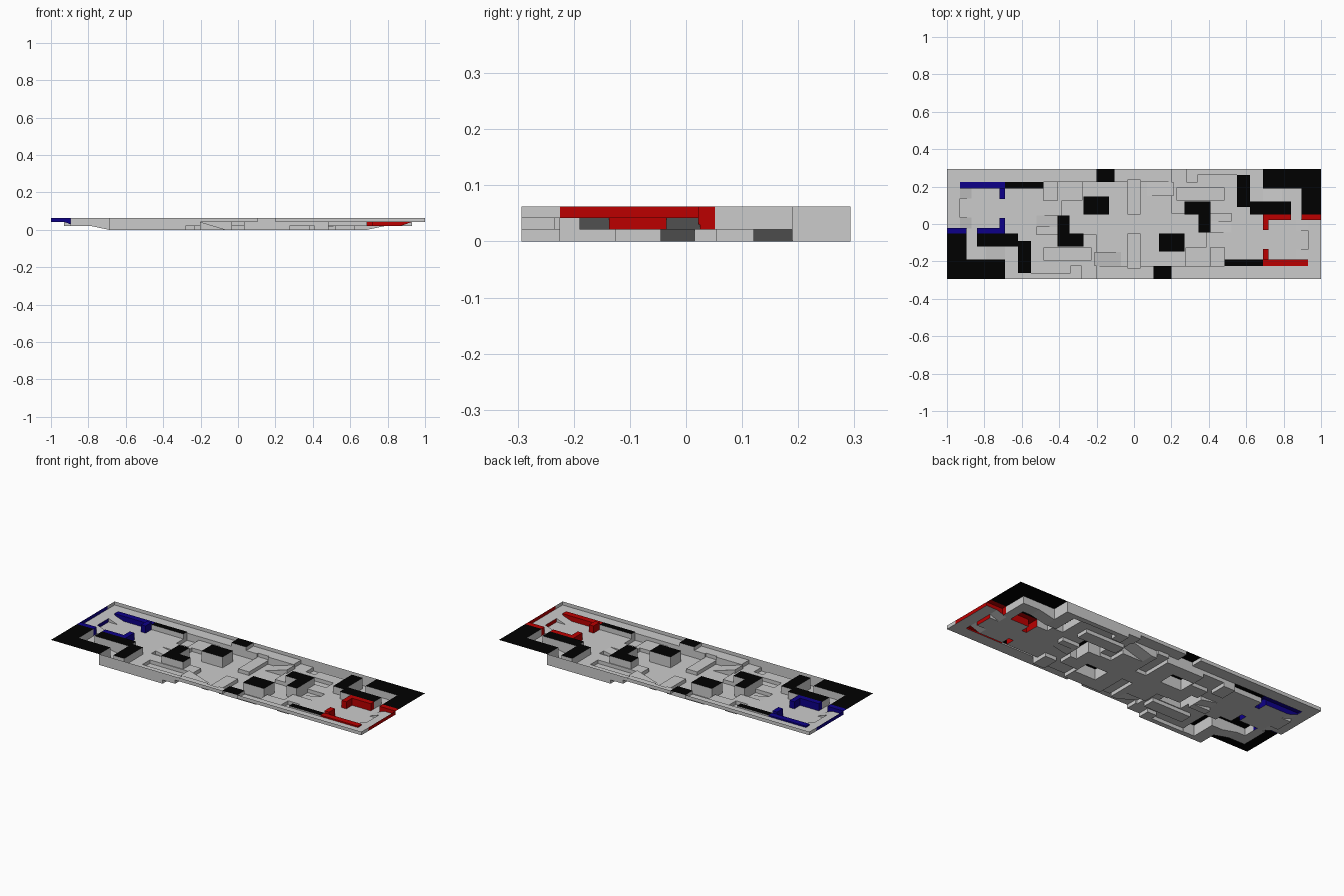
import bpy, bmesh

if "Cube" in bpy.data.objects:
    bpy.data.objects.remove(bpy.data.objects["Cube"])

L0, L1, L2, L3 = 0.0, 0.021, 0.042, 0.0625   # the four storey levels
W, D = 1.0, 0.293                            # half width, half depth
rects = []


def paint(x0, x1, y0, y1, z, z1=None, top='floor', side=None):
    """Paint a rectangle and its half-turn twin. z to z1 is a ramp along +x."""
    z1 = z if z1 is None else z1
    side = side or ('floor' if top == 'black' else top)
    swap = lambda n: 'blue' if n == 'red' else n
    rects.append((x0, x1, y0, y1, z, z1, top, side))
    rects.append((-x1, -x0, -y1, -y0, z1, z, swap(top), swap(side)))


# lower floor and the long side ledges
paint(-W, W, -D, D, L0)
paint(-0.2, W, -D, -0.225, L2)
paint(-0.28, -0.2, -D, -0.225, L1)
# plateau outside each base gate, with a ramp down to the middle
paint(0.485, 0.69, -0.225, -0.125, L1)
paint(0.52, 0.69, -0.125, 0.09, L1)
paint(0.385, 0.52, -0.125, -0.045, L1)
paint(0.41, 0.52, -0.045, 0.015, L0, L1)
paint(0.275, 0.41, -0.225, -0.125, L1)
# flank platform with a sunken bay
paint(0.34, 0.55, 0.055, 0.265, L1)
paint(0.2, 0.34, 0.055, 0.225, L1)
paint(0.23, 0.48, 0.125, 0.195, L0)
# ramp from the ledge down to the middle
paint(-0.21, -0.07, -0.225, -0.15, L2, L0)
# centre bridge and its sunken middle
paint(-0.035, 0.035, -0.235, 0.235, L1)
paint(-0.072, 0.072, -0.052, 0.052, L0)
# base floor, end ledge and its two short ramps
paint(0.69, 0.93, -0.225, 0.055, L1)
paint(0.93, W, -0.225, 0.055, L2, side='red')
paint(0.87, 0.93, -0.19, -0.137, L1, L2)
paint(0.87, 0.93, -0.035, 0.025, L1, L2)
# side corridor leaving the base
paint(0.69, 0.79, 0.12, 0.19, L0, L1)
paint(0.79, 0.895, 0.12, 0.19, L1)
paint(0.84, 0.895, 0.025, 0.12, L1)
# solid black-topped blocks
for r in [(0.69, W, 0.19, D), (0.895, W, 0.052, 0.19), (0.55, 0.62, 0.09, 0.262),
          (0.62, 0.84, 0.052, 0.12), (0.27, 0.41, 0.05, 0.12), (0.345, 0.41, -0.045, 0.05),
          (0.135, 0.27, -0.147, -0.05), (0.105, 0.2, -D, -0.225)]:
    paint(*r, L3, top='black')
paint(0.485, 0.69, -0.225, -0.19, 0.05, top='black')
# team coloured gate walls and parapet
for r in [(0.69, 0.84, 0.022, 0.052), (0.895, W, 0.022, 0.052),
          (0.69, 0.72, -0.032, 0.022), (0.69, 0.72, -0.19, -0.135)]:
    paint(*r, L3, top='red')
paint(0.69, 0.93, -0.225, -0.19, 0.05, top='red')

# split the plan into cells along every painted edge
xs = sorted({round(v, 4) for r in rects for v in r[:2]})
ys = sorted({round(v, 4) for r in rects for v in r[2:4]})


def cell(i, j):
    if not (0 <= i < len(xs) - 1 and 0 <= j < len(ys) - 1):
        return None
    cx, cy = (xs[i] + xs[i + 1]) / 2, (ys[j] + ys[j + 1]) / 2
    for r in reversed(rects):
        if r[0] < cx < r[1] and r[2] < cy < r[3]:
            return r


def height(r, x):
    if r is None:
        return L3
    return r[4] + (r[5] - r[4]) * (x - r[0]) / (r[1] - r[0])


quads = {'floor': [], 'black': [], 'red': [], 'blue': []}


def wall(a, b, p, q, flip):
    """Vertical face between neighbouring cells a and b, facing the lower one."""
    ap, aq, bp, bq = height(a, p[0]), height(a, q[0]), height(b, p[0]), height(b, q[0])
    if abs(ap - bp) + abs(aq - bq) < 1e-5:
        return
    a_high = ap + aq > bp + bq
    owner = (a if a_high else b) or a or b
    f = [(*p, ap), (*q, aq), (*q, bq), (*p, bp)]
    quads[owner[7]].append(f[::-1] if flip else f)


for i in range(-1, len(xs) - 1):
    for j in range(-1, len(ys) - 1):
        c = cell(i, j)
        if c:
            x0, x1, y0, y1 = xs[i], xs[i + 1], ys[j], ys[j + 1]
            h0, h1 = height(c, x0), height(c, x1)
            quads[c[6]].append([(x0, y0, h0), (x1, y0, h1), (x1, y1, h1), (x0, y1, h0)])
        if j >= 0:
            e = cell(i + 1, j)
            if c or e:
                wall(c, e, (xs[i + 1], ys[j]), (xs[i + 1], ys[j + 1]), True)
        if i >= 0:
            n = cell(i, j + 1)
            if c or n:
                wall(c, n, (xs[i], ys[j + 1]), (xs[i + 1], ys[j + 1]), False)

# one shell object per colour
parts = {'floor': ('arena_floor_and_walls', None), 'black': ('block_tops', (0, 0, 0, 1)),
         'red': ('red_base_walls', (0.5, 0, 0, 1)),
         'blue': ('blue_base_walls', (0.004, 0, 0.25, 1))}
for key, (name, colour) in parts.items():
    bm = bmesh.new()
    for f in quads[key]:
        pts = [p for k, p in enumerate(f) if max(abs(p[m] - f[k - 1][m]) for m in range(3)) > 1e-6]
        if len(pts) > 2:
            bm.faces.new([bm.verts.new(p) for p in pts])
    bmesh.ops.remove_doubles(bm, verts=bm.verts, dist=1e-5)
    bmesh.ops.dissolve_limit(bm, angle_limit=0.01, verts=bm.verts, edges=bm.edges)
    me = bpy.data.meshes.new(name)
    bm.to_mesh(me)
    bm.free()
    ob = bpy.data.objects.new(name, me)
    bpy.context.collection.objects.link(ob)
    if colour:
        mat = bpy.data.materials.new(name)
        mat.diffuse_color = colour
        mat.use_nodes = True
        mat.node_tree.nodes["Principled BSDF"].inputs["Base Color"].default_value = mat.diffuse_color
        me.materials.append(mat)
